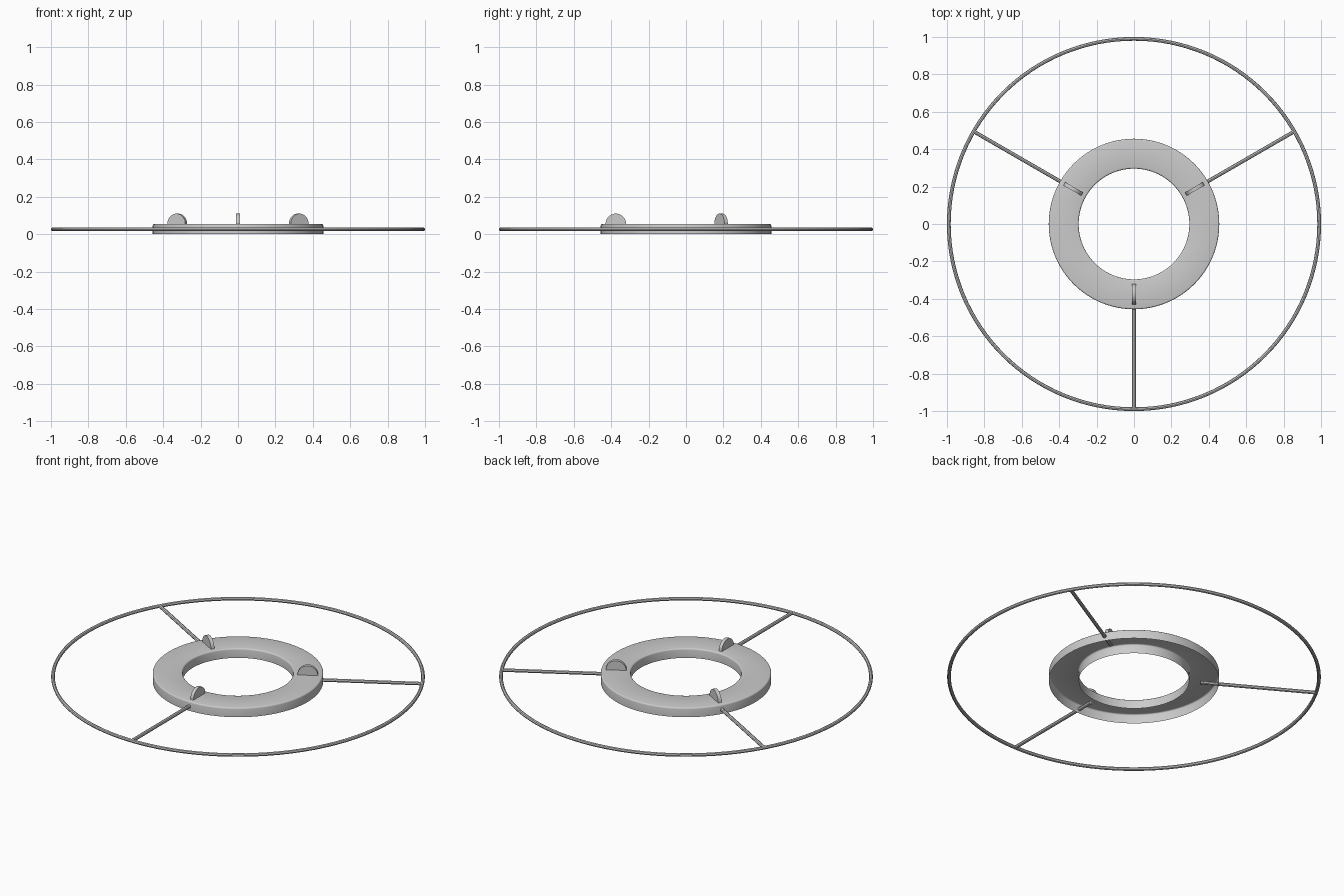
import bpy, bmesh
from math import sin, cos, pi, radians
from mathutils import Matrix, Vector

if "Cube" in bpy.data.objects:
    bpy.data.objects.remove(bpy.data.objects["Cube"])


def make_object(name, bm, smooth=True):
    bmesh.ops.recalc_face_normals(bm, faces=bm.faces)
    mesh = bpy.data.meshes.new(name)
    bm.to_mesh(mesh)
    bm.free()
    ob = bpy.data.objects.new(name, mesh)
    bpy.context.collection.objects.link(ob)
    if smooth:
        bpy.context.view_layer.objects.active = ob
        ob.select_set(True)
        bpy.ops.object.shade_smooth_by_angle(angle=radians(35))
        ob.select_set(False)
    return ob


def lathe(name, profile, closed, steps=96):
    """Spin a radius/height profile around z."""
    bm = bmesh.new()
    rings = [[bm.verts.new((r * cos(2 * pi * i / steps), r * sin(2 * pi * i / steps), z))
              for r, z in profile] for i in range(steps)]
    n = len(profile)
    for i in range(steps):
        a, b = rings[i], rings[(i + 1) % steps]
        for j in range(n if closed else n - 1):
            k = (j + 1) % n
            bm.faces.new((a[j], b[j], b[k], a[k]))
    return make_object(name, bm)


# Hub: thin pressed ring, open underneath, with softened top edges
R_OUT, R_IN, TOP, B = 0.456, 0.296, 0.055, 0.008
corner = [radians(a) for a in (0, 30, 60, 90)]
profile = [(R_OUT, 0)]
profile += [(R_OUT - B + B * cos(a), TOP - B + B * sin(a)) for a in corner]
profile += [(R_IN + B - B * cos(a), TOP - B + B * sin(a)) for a in reversed(corner)]
profile += [(R_IN, 0)]
lathe("hub_ring", profile, closed=False)

# Outer wire hoop
WIRE, WIRE_Z = 0.01, 0.026
hoop = [(0.99 + WIRE * cos(2 * pi * k / 8), WIRE_Z + WIRE * sin(2 * pi * k / 8))
        for k in range(8)]
lathe("outer_hoop", hoop, closed=True, steps=128)

# Three spokes, each with a half-round tab above it on the hub
for i, deg in enumerate((30, 150, 270), 1):
    spin = Matrix.Rotation(radians(deg), 4, 'Z')

    r0, r1 = 0.36, 0.988
    bm = bmesh.new()
    bmesh.ops.create_cone(
        bm, cap_ends=True, segments=8, radius1=WIRE, radius2=WIRE, depth=r1 - r0,
        matrix=spin @ Matrix.Translation(((r0 + r1) / 2, 0, WIRE_Z))
        @ Matrix.Rotation(pi / 2, 4, 'Y'))
    make_object(f"spoke_{i}", bm)

    bm = bmesh.new()
    arc = [bm.verts.new((0.375 + 0.055 * cos(pi * k / 20), -0.01,
                         TOP + 0.055 * sin(pi * k / 20))) for k in range(21)]
    face = bm.faces.new(arc)
    out = bmesh.ops.extrude_face_region(bm, geom=[face], use_keep_orig=True)
    moved = [v for v in out["geom"] if isinstance(v, bmesh.types.BMVert)]
    bmesh.ops.translate(bm, verts=moved, vec=Vector((0, 0.02, 0)))
    bmesh.ops.transform(bm, matrix=spin, verts=bm.verts)
    make_object(f"grip_tab_{i}", bm)
